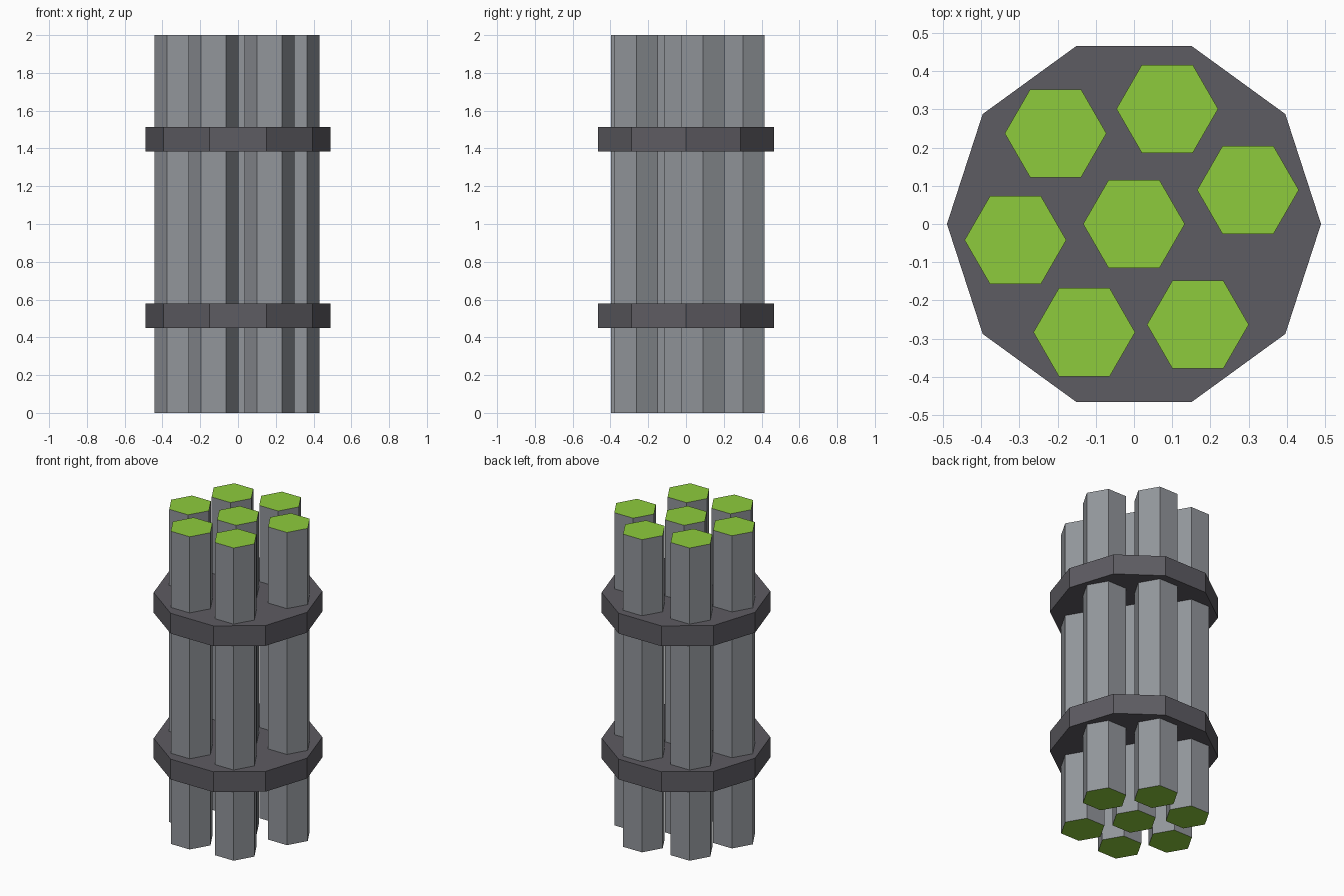
import bpy, math

cube = bpy.data.objects.get("Cube")
if cube:
    bpy.data.objects.remove(cube, do_unlink=True)


def make_material(name, rgb):
    mat = bpy.data.materials.new(name)
    mat.use_nodes = True
    color = (*rgb, 1.0)
    mat.diffuse_color = color
    mat.node_tree.nodes["Principled BSDF"].inputs["Base Color"].default_value = color
    return mat


GREY = make_material("steel grey", (0.29, 0.305, 0.33))
GREEN = make_material("lime green", (0.27, 0.60, 0.046))
DARK = make_material("dark grey", (0.11, 0.106, 0.122))


def prism(name, sides, radius, x, y, bottom, top, materials):
    # Upright prism with one corner pointing along +x
    bpy.ops.mesh.primitive_cylinder_add(
        vertices=sides, radius=radius, depth=top - bottom,
        location=(x, y, (bottom + top) / 2))
    obj = bpy.context.object
    obj.name = name
    if sides % 4:
        # Primitive starts with a corner on +y, so turn it a quarter
        obj.rotation_euler.z = math.pi / 2
    for mat in materials:
        obj.data.materials.append(mat)
    return obj


# Hexagonal rods with green ends: one in the middle, six loosely around it
rods = {
    "centre_rod": (0, 0),
    "right_rod": (-0.31, -0.042),
    "back_right_rod": (-0.205, 0.237),
    "back_left_rod": (0.087, 0.301),
    "left_rod": (0.298, 0.089),
    "front_left_rod": (0.167, -0.263),
    "front_right_rod": (-0.13, -0.283),
}
for name, (x, y) in rods.items():
    rod = prism(name, 6, 0.133, x, y, 0, 2, (GREY, GREEN))
    for face in rod.data.polygons:
        face.material_index = int(abs(face.normal.z) > 0.5)

# Ten-sided plates holding the rods together
for name, bottom, top in (("lower_plate", 0.45, 0.58), ("upper_plate", 1.383, 1.513)):
    prism(name, 10, 0.489, 0, 0, bottom, top, (DARK,))
